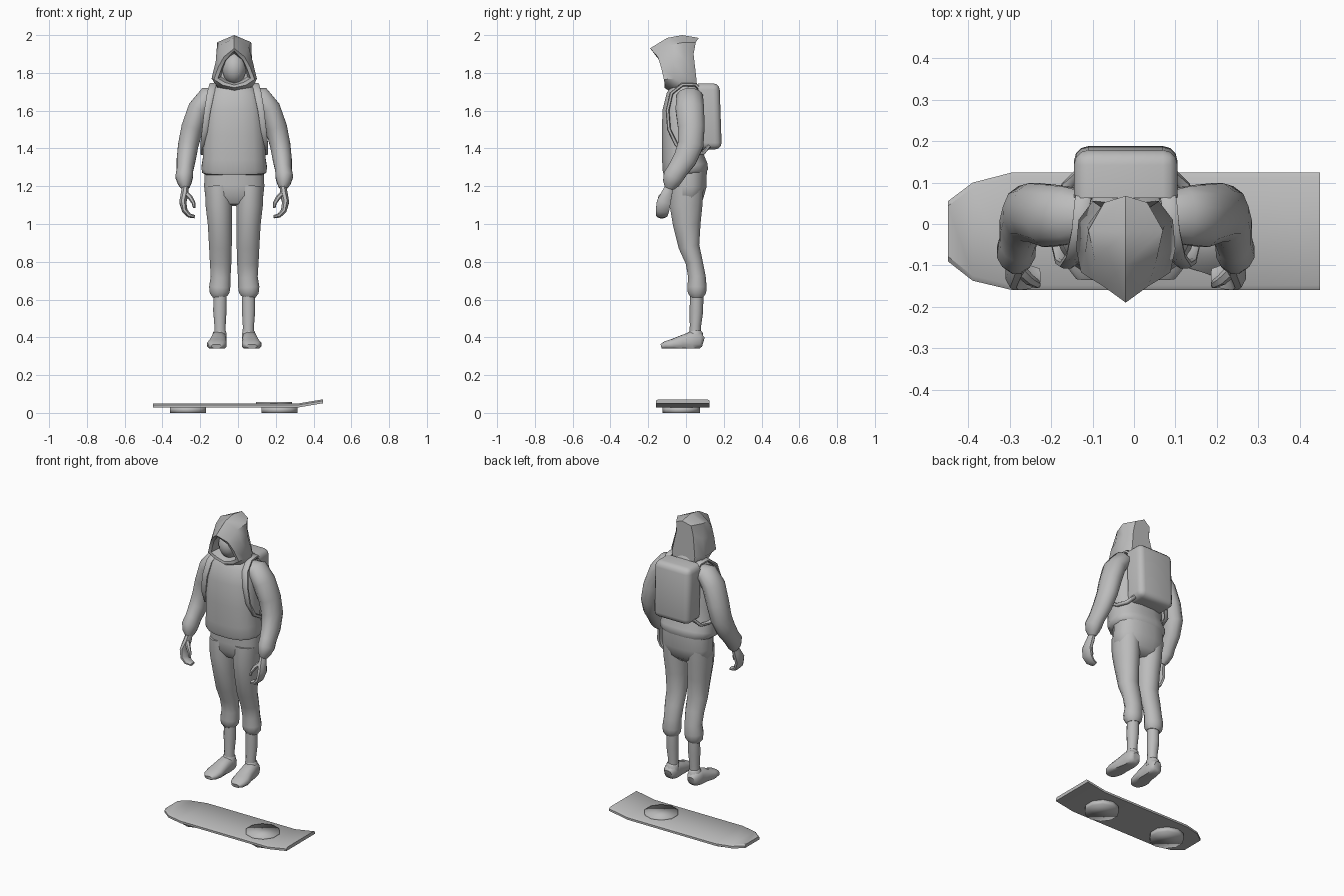
import bpy, bmesh, math
from mathutils import Vector

CX = -0.02  # figure's symmetry line
grey = bpy.data.materials.new("plain_grey")
grey.diffuse_color = (0.5, 0.5, 0.5, 1)


def finish(name, bm, angle=50):
    bmesh.ops.recalc_face_normals(bm, faces=bm.faces)
    me = bpy.data.meshes.new(name)
    bm.to_mesh(me)
    bm.free()
    me.materials.append(grey)
    ob = bpy.data.objects.new(name, me)
    bpy.context.collection.objects.link(ob)
    bpy.ops.object.select_all(action='DESELECT')
    ob.select_set(True)
    bpy.context.view_layer.objects.active = ob
    bpy.ops.object.shade_smooth_by_angle(angle=math.radians(angle))
    return ob


def loft(name, rings, angle=50):
    """Skin closed rings of points and cap both ends."""
    bm = bmesh.new()
    vs = [[bm.verts.new(p) for p in r] for r in rings]
    n = len(vs[0])
    for a, b in zip(vs, vs[1:]):
        for i in range(n):
            bm.faces.new((a[i], a[(i + 1) % n], b[(i + 1) % n], b[i]))
    bm.faces.new(vs[0])
    bm.faces.new(vs[-1])
    return finish(name, bm, angle)


def tube(name, stations, ref=(1, 0, 0), n=12, power=2.0, side=1, floor=None, angle=50):
    """Sweep a superellipse through stations (x, y, z, radius_u, radius_v)."""
    pts = [Vector(s[:3]) for s in stations]
    rings = []
    for i, s in enumerate(stations):
        t = (pts[min(i + 1, len(pts) - 1)] - pts[max(i - 1, 0)]).normalized()
        u = Vector(ref)
        u = (u - t * u.dot(t)).normalized()
        v = t.cross(u)
        ring = []
        for k in range(n):
            a = 2 * math.pi * (k + 0.5) / n
            c, d = math.cos(a), math.sin(a)
            p = pts[i] + u * s[3] * math.copysign(abs(c) ** (2 / power), c) \
                + v * s[4] * math.copysign(abs(d) ** (2 / power), d)
            if floor is not None:
                p.z = max(p.z, floor)
            ring.append((CX + side * p.x, p.y, p.z))
        rings.append(ring)
    return loft(name, rings, angle)


def pair(name, stations, **kw):
    for label, s in (("right", 1), ("left", -1)):
        tube(label + "_" + name, stations, side=s, **kw)


# Jacket body with gathered hem
tube("jacket_body", [
    (0, 0, 1.26, .150, .100), (0, 0, 1.275, .172, .120), (0, -.005, 1.30, .176, .122),
    (0, -.015, 1.35, .168, .114), (0, -.020, 1.47, .165, .110), (0, -.020, 1.60, .155, .106),
    (0, -.012, 1.68, .138, .092), (0, 0, 1.725, .105, .075), (0, 0, 1.76, .065, .05)],
    n=16, power=2.5)

# Sleeves with cuffs
pair("sleeve", [
    (.08, .02, 1.675, .055, .045), (.14, .02, 1.672, .072, .058), (.187, .02, 1.61, .078, .060),
    (.222, .028, 1.51, .073, .060), (.243, .025, 1.42, .070, .056), (.254, -.005, 1.345, .064, .052),
    (.261, -.045, 1.285, .056, .045), (.265, -.068, 1.25, .056, .048),
    (.262, -.080, 1.215, .045, .037), (.258, -.088, 1.19, .026, .022)], ref=(0, 1, 0))

# Hands: curled palm and thumb
pair("hand", [
    (.258, -.085, 1.205, .024, .018), (.262, -.100, 1.165, .030, .022),
    (.272, -.118, 1.115, .040, .020), (.262, -.125, 1.07, .038, .016),
    (.238, -.128, 1.045, .032, .013), (.208, -.128, 1.038, .022, .009)],
    ref=(0, 1, 0), n=8)
pair("thumb", [
    (.258, -.110, 1.165, .016, .014), (.232, -.135, 1.14, .014, .013),
    (.215, -.145, 1.11, .011, .010), (.212, -.150, 1.085, .006, .006)],
    ref=(0, 1, 0), n=6)

# Trousers
tube("trouser_hips", [
    (0, .012, 1.285, .158, .100), (0, .012, 1.20, .162, .098),
    (0, .004, 1.14, .155, .088), (0, .0, 1.10, .100, .055)], n=16, power=2.4)
pair("trouser_leg", [
    (.084, .004, 1.20, .074, .092), (.081, 0, 1.10, .073, .090), (.076, .004, 1.0, .066, .076),
    (.073, .016, .88, .062, .057), (.072, .043, .80, .059, .047), (.072, .058, .72, .054, .048),
    (.077, .058, .665, .058, .053), (.077, .058, .635, .054, .050), (.075, .058, .615, .040, .036)])

# Lower legs and shoes
pair("lower_leg", [
    (.075, .057, .65, .037, .035), (.076, .055, .54, .037, .036),
    (.075, .050, .46, .031, .030), (.075, .048, .38, .033, .033)], n=10)
pair("shoe", [
    (.080, .092, .375, .024, .025), (.080, .075, .380, .040, .045), (.082, .03, .380, .042, .052),
    (.086, -.02, .372, .046, .040), (.092, -.07, .362, .053, .030),
    (.094, -.11, .358, .045, .022), (.094, -.132, .352, .026, .012)],
    n=12, power=2.5, floor=.34)
pair("shoe_collar", [
    (.077, .052, .39, .038, .042), (.076, .05, .425, .037, .038), (.075, .05, .435, .030, .030)], n=10)

# Head inside the hood
bm = bmesh.new()
bmesh.ops.create_uvsphere(bm, u_segments=14, v_segments=10, radius=1)
for v in bm.verts:
    v.co = (CX + v.co.x * .065, -.045 + v.co.y * .078, 1.825 + v.co.z * .085)
finish("head", bm)

# Hood: half loops running from crown to chin, mirrored into rings
half_loops = [
    [(0, -.05, 1.90), (.04, -.05, 1.87), (.06, -.05, 1.82), (.07, -.05, 1.78), (.04, -.06, 1.76), (0, -.06, 1.75)],
    [(0, -.175, 1.915), (.046, -.142, 1.868), (.068, -.128, 1.82), (.086, -.115, 1.772), (.05, -.112, 1.75), (0, -.110, 1.735)],
    [(0, -.190, 1.93), (.055, -.150, 1.885), (.085, -.132, 1.83), (.108, -.117, 1.765), (.062, -.112, 1.735), (0, -.115, 1.722)],
    [(0, -.10, 1.985), (.075, -.085, 1.945), (.098, -.07, 1.86), (.120, -.06, 1.77), (.088, -.075, 1.725), (0, -.09, 1.705)],
    [(0, -.02, 2.0), (.090, -.015, 1.962), (.094, -.005, 1.87), (.114, .01, 1.77), (.098, .015, 1.72), (0, .015, 1.69)],
    [(0, .068, 1.985), (.052, .052, 1.962), (.058, .040, 1.90), (.080, .055, 1.77), (.070, .055, 1.72), (0, .055, 1.70)],
]
loft("hood", [[(CX + x, y, z) for x, y, z in h] + [(CX - x, y, z) for x, y, z in h[-2:0:-1]]
              for h in half_loops], 40)

# Backpack and shoulder straps
bm = bmesh.new()
bmesh.ops.create_cube(bm, size=1)
for v in bm.verts:
    lean = .012 if v.co.z < 0 else 0
    v.co = (CX + v.co.x * .25, .12 + v.co.y * .115 + lean, 1.57 + v.co.z * .35)
back = [e for e in bm.edges if any(v.co.y > .15 for v in e.verts)]
bmesh.ops.bevel(bm, geom=back, offset=.035, segments=3, profile=.5, affect='EDGES')
finish("backpack", bm)
pair("strap", [
    (.095, .10, 1.69, .02, .01), (.105, .05, 1.738, .02, .01), (.112, -.02, 1.738, .02, .01),
    (.125, -.078, 1.69, .02, .01), (.142, -.098, 1.60, .018, .01), (.155, -.090, 1.50, .016, .01),
    (.168, -.050, 1.42, .012, .01), (.168, .03, 1.375, .012, .01), (.145, .09, 1.375, .012, .01),
    (.115, .12, 1.41, .012, .01)], n=8, power=3)

# Board deck: tapered nose, flat middle, raised tail
outline = [(-.45, .055, -.09), (-.39, .10, -.137), (-.293, .125, -.16), (.32, .125, -.16), (.45, .125, -.16)]
rings = []
for x, y1, y0 in outline:
    up = .022 * max(0, (x - .32) / .13)
    rings.append([(x, y0, .029 + up), (x, y1, .029 + up), (x, y1, .042 + up),
                  (x, y1 - .012, .05 + up), (x, y0 + .012, .05 + up), (x, y0, .042 + up)])
loft("board_deck", rings, 35)


# Round pads above and below the deck
def disc(name, x, z0, z1):
    bm = bmesh.new()
    bmesh.ops.create_cone(bm, cap_ends=True, segments=10, radius1=.1, radius2=.1, depth=z1 - z0)
    bmesh.ops.translate(bm, verts=bm.verts, vec=(x, -.025, (z0 + z1) / 2))
    finish(name, bm, 95)


disc("front_lower_pad", -.265, 0, .03)
disc("rear_lower_pad", .22, 0, .03)
disc("upper_pad", .19, .045, .057)
